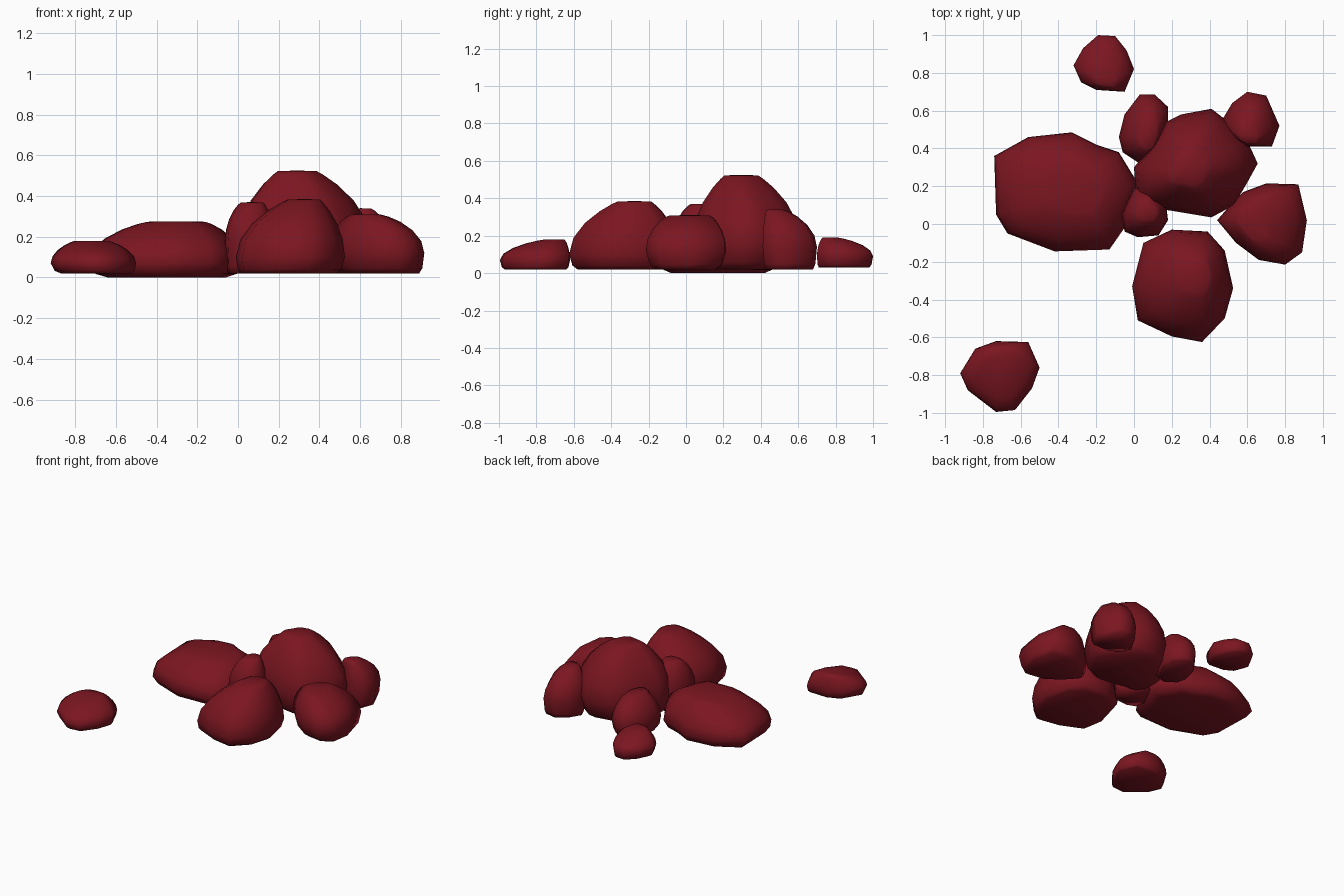
import bpy, bmesh, math

if "Cube" in bpy.data.objects:
    bpy.data.objects.remove(bpy.data.objects["Cube"])

mat = bpy.data.materials.new("red_stone")
mat.diffuse_color = (0.2, 0.008, 0.015, 1)
mat.use_nodes = True
mat.node_tree.nodes["Principled BSDF"].inputs["Base Color"].default_value = mat.diffuse_color


def boulder(name, outline, wide_z, top_z, crown, base_z, base, power=1.6, arc=(18, 36, 54, 70, 83)):
    """Stack the plan outline in rings: base, widest band, then a rounded crown.
    crown and base are plan boxes (x0, x1, y0, y1); a higher power slopes the sides more."""
    xs, ys = zip(*outline)
    wide = (min(xs), max(xs), min(ys), max(ys))
    uv = [((x - wide[0]) / (wide[1] - wide[0]), (y - wide[2]) / (wide[3] - wide[2])) for x, y in outline]

    def mix(a, b, t):
        return [p + (q - p) * t for p, q in zip(a, b)]

    levels = [(base_z, mix(base, wide, 0)),
              (base_z + (wide_z - base_z) * 0.25, mix(base, wide, 0.6)),
              (wide_z, wide)]
    for deg in arc:
        a = math.radians(deg)
        levels.append((wide_z + (top_z - wide_z) * math.sin(a), mix(crown, wide, math.cos(a) ** power)))
    bm = bmesh.new()
    rings = [[bm.verts.new((b[0] + u * (b[1] - b[0]), b[2] + v * (b[3] - b[2]), z)) for u, v in uv]
             for z, b in levels]
    n = len(uv)
    for lo, hi in zip(rings, rings[1:]):
        for i in range(n):
            j = (i + 1) % n
            bm.faces.new((lo[i], lo[j], hi[j], hi[i]))
    # flat underside, gently peaked top
    bm.faces.new(rings[0])
    peak = bm.verts.new(((crown[0] + crown[1]) / 2, (crown[2] + crown[3]) / 2, top_z))
    for i in range(n):
        bm.faces.new((rings[-1][i], rings[-1][(i + 1) % n], peak))
    bmesh.ops.recalc_face_normals(bm, faces=bm.faces)
    for f in bm.faces:
        f.smooth = True
    mesh = bpy.data.meshes.new(name)
    bm.to_mesh(mesh)
    bm.free()
    mesh.materials.append(mat)
    bpy.context.collection.objects.link(bpy.data.objects.new(name, mesh))


# large low boulder on the left
boulder("left_boulder",
        [(-.74, .36), (-.73, .05), (-.67, -.05), (-.42, -.145), (-.13, -.135), (-.05, -.02), (.03, .2),
         (-.08, .38), (-.2, .42), (-.33, .485), (-.56, .46)],
        .07, .275, (-.43, -.17, .07, .31), 0, (-.64, -.06, -.08, .42), 1.5)

# tallest boulder in the middle
boulder("tall_boulder",
        [(0, .3), (.01, .16), (.06, .09), (.2, .07), (.41, .035), (.53, .1), (.6, .22), (.655, .32),
         (.6, .44), (.5, .54), (.41, .61), (.25, .58), (.17, .54), (.1, .42)],
        .17, .525, (.2, .38, .21, .38), .02, (.06, .58, .1, .52), 1.8)

# boulder at the front
boulder("front_boulder",
        [(-.01, -.33), (.02, -.51), (.2, -.595), (.36, -.625), (.48, -.5), (.525, -.34), (.48, -.14),
         (.39, -.04), (.2, -.03), (.05, -.1)],
        .1, .385, (.25, .4, -.36, -.19), .02, (.01, .48, -.58, -.08), 1.8)

# boulder on the right
boulder("right_boulder",
        [(.44, .02), (.54, -.1), (.66, -.19), (.8, -.215), (.89, -.15), (.915, .02), (.87, .21),
         (.7, .215), (.58, .17), (.51, .1)],
        .12, .31, (.56, .69, -.08, .12), .02, (.5, .89, -.16, .16), 1.4)

# stone at the back right
boulder("back_right_stone",
        [(.46, .54), (.5, .46), (.59, .41), (.73, .41), (.77, .52), (.7, .68), (.6, .7), (.52, .64)],
        .14, .34, (.56, .65, .43, .52), .02, (.48, .75, .43, .68))

# narrow stone at the back
boulder("back_stone",
        [(-.08, .46), (-.06, .38), (.03, .32), (.12, .35), (.18, .5), (.18, .62), (.11, .685), (.03, .685),
         (-.05, .58)],
        .1, .28, (.03, .12, .4, .55), .02, (-.06, .16, .35, .66))

# small upright stone between the boulders
boulder("centre_stone",
        [(-.065, .05), (-.05, -.04), (.02, -.07), (.13, -.06), (.18, .02), (.17, .1), (.09, .2), (0, .19)],
        .17, .37, (.02, .12, .03, .12), .02, (-.05, .16, -.05, .17), 1.4)

# loose pebble at the back
boulder("back_pebble",
        [(-.32, .84), (-.28, .75), (-.2, .71), (-.05, .7), (0, .82), (-.04, .92), (-.1, .995), (-.19, 1),
         (-.27, .93)],
        .09, .19, (-.2, -.1, .73, .81), .03, (-.28, -.03, .71, .98))

# loose pebble at the front left
boulder("front_pebble",
        [(-.92, -.79), (-.88, -.88), (-.73, -.995), (-.63, -.985), (-.54, -.87), (-.5, -.76), (-.56, -.625),
         (-.73, -.62), (-.84, -.66)],
        .07, .18, (-.8, -.64, -.75, -.65), .02, (-.87, -.52, -.97, -.64))
